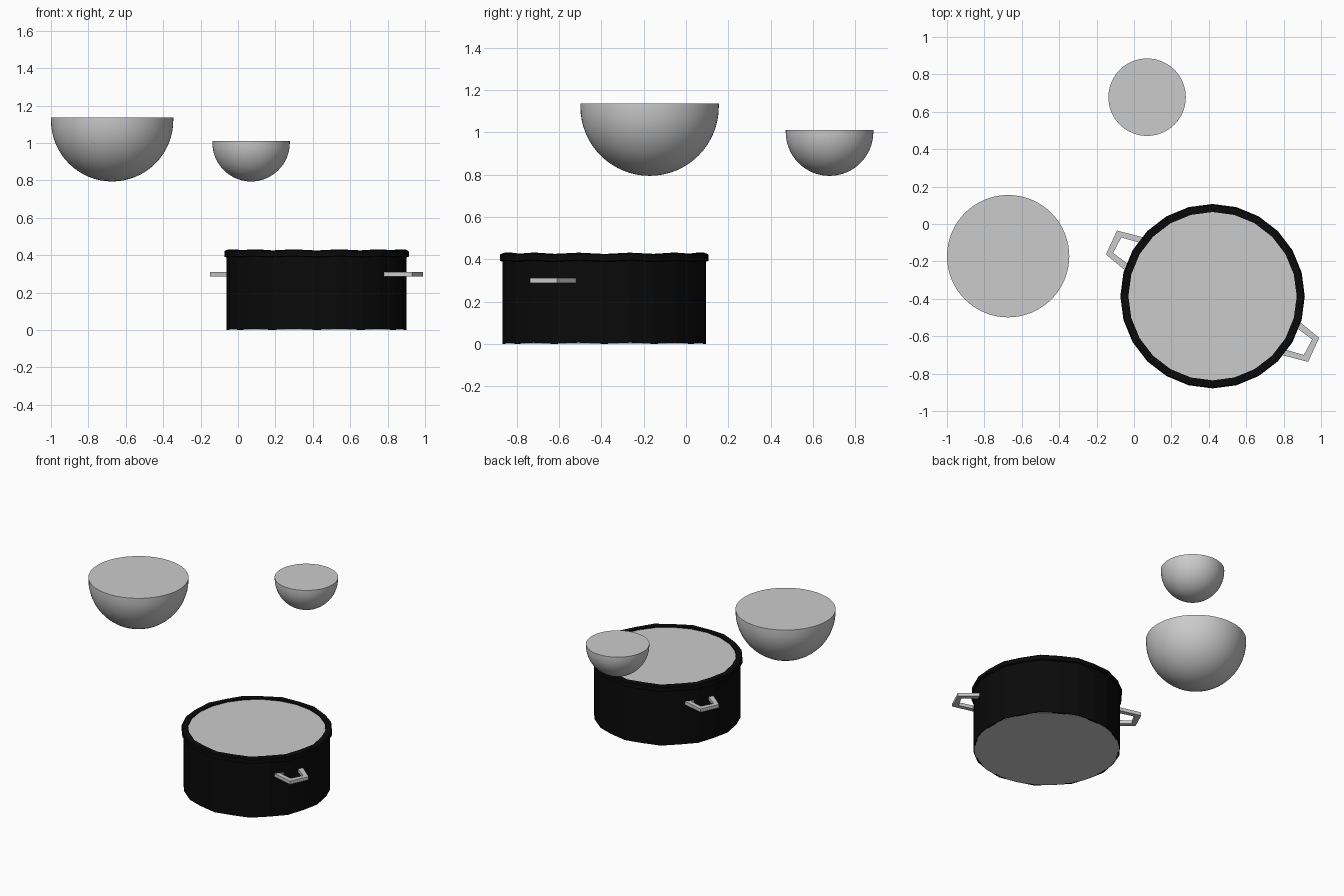
import bpy, bmesh, math
from mathutils import Vector

if "Cube" in bpy.data.objects:
    bpy.data.objects.remove(bpy.data.objects["Cube"])


def material(name, c):
    m = bpy.data.materials.new(name)
    m.diffuse_color = (c, c, c, 1)
    m.use_nodes = True
    m.node_tree.nodes["Principled BSDF"].inputs["Base Color"].default_value = m.diffuse_color
    return m


grey = material("light grey", 0.6)
black = material("black", 0.003)


def finish(name, bm, mat, loc=(0, 0, 0), smooth=None):
    bmesh.ops.recalc_face_normals(bm, faces=bm.faces[:])
    me = bpy.data.meshes.new(name)
    bm.to_mesh(me)
    bm.free()
    me.materials.append(mat)
    ob = bpy.data.objects.new(name, me)
    ob.location = loc
    bpy.context.collection.objects.link(ob)
    if smooth:
        bpy.context.view_layer.objects.active = ob
        ob.select_set(True)
        bpy.ops.object.shade_smooth_by_angle(angle=math.radians(smooth))
        ob.select_set(False)
    return ob


def lathe(profile, n, wave=0.0, cap_start=False, cap_end=False):
    """Spin (radius, z) points; wave lifts every second column slightly."""
    bm = bmesh.new()
    rings = []
    for r, z in profile:
        if r == 0:
            rings.append([bm.verts.new((0, 0, z))] * n)
        else:
            rings.append([bm.verts.new((r * math.cos(2 * math.pi * i / n),
                                        r * math.sin(2 * math.pi * i / n),
                                        z + wave * (i % 2))) for i in range(n)])
    for a, b in zip(rings, rings[1:]):
        for i in range(n):
            j = (i + 1) % n
            quad = list(dict.fromkeys((a[i], a[j], b[j], b[i])))
            bm.faces.new(quad)
    if cap_start:
        bm.faces.new(rings[0])
    if cap_end:
        bm.faces.new(rings[-1])
    return bm


# solid hemispherical bowls with a short straight lip
def bowl(name, x, y, r, z_bottom, z_top):
    zc = z_bottom + r
    prof = [(0, z_bottom)]
    for k in range(1, 17):
        a = math.pi / 2 * k / 16
        prof.append((r * math.sin(a), zc - r * math.cos(a)))
    prof.append((r, z_top))
    finish(name, lathe(prof, 64, cap_end=True), grey, (x, y, 0), 40)


bowl("large_bowl", -0.673, -0.172, 0.327, 0.794, 1.135)
bowl("small_bowl", 0.07, 0.678, 0.207, 0.794, 1.01)

# pot: black faceted wall with a wider rim
CX, CY = 0.42, -0.386
wall = [(0.468, 0.0), (0.481, 0.0), (0.481, 0.388), (0.493, 0.392),
        (0.493, 0.42), (0.488, 0.425), (0.45, 0.425), (0.45, 0.41)]
finish("pot_wall", lathe(wall, 24, wave=0.006), black, (CX, CY, 0))

# pot: grey contents surface and grey base
finish("pot_top_disc", lathe([(0.44, 0.405), (0.454, 0.419)], 48,
                             cap_start=True, cap_end=True), grey, (CX, CY, 0))
finish("pot_base", lathe([(0.472, 0.002), (0.472, 0.012)], 48,
                         cap_start=True, cap_end=True), grey, (CX, CY, 0))

# side handles: open trapezoid loops, the second turned half way round
outer = [(0.06, -0.074), (-0.091, -0.035), (-0.15, -0.163), (-0.03, -0.262)]
inner = [(0.03, -0.1), (-0.068, -0.072), (-0.112, -0.155), (-0.018, -0.225)]


def handle(name, sign):
    bm = bmesh.new()

    def row(points, z):
        return [bm.verts.new(Vector((sign * (x - CX), sign * (y - CY), z)))
                for x, y in points]
    loops = [row(outer, 0.287), row(outer, 0.311), row(inner, 0.311), row(inner, 0.287)]
    for a, b in zip(loops, loops[1:] + loops[:1]):
        for i in range(4):
            j = (i + 1) % 4
            bm.faces.new((a[i], a[j], b[j], b[i]))
    finish(name, bm, grey, (CX, CY, 0))


handle("left_handle", 1)
handle("right_handle", -1)
